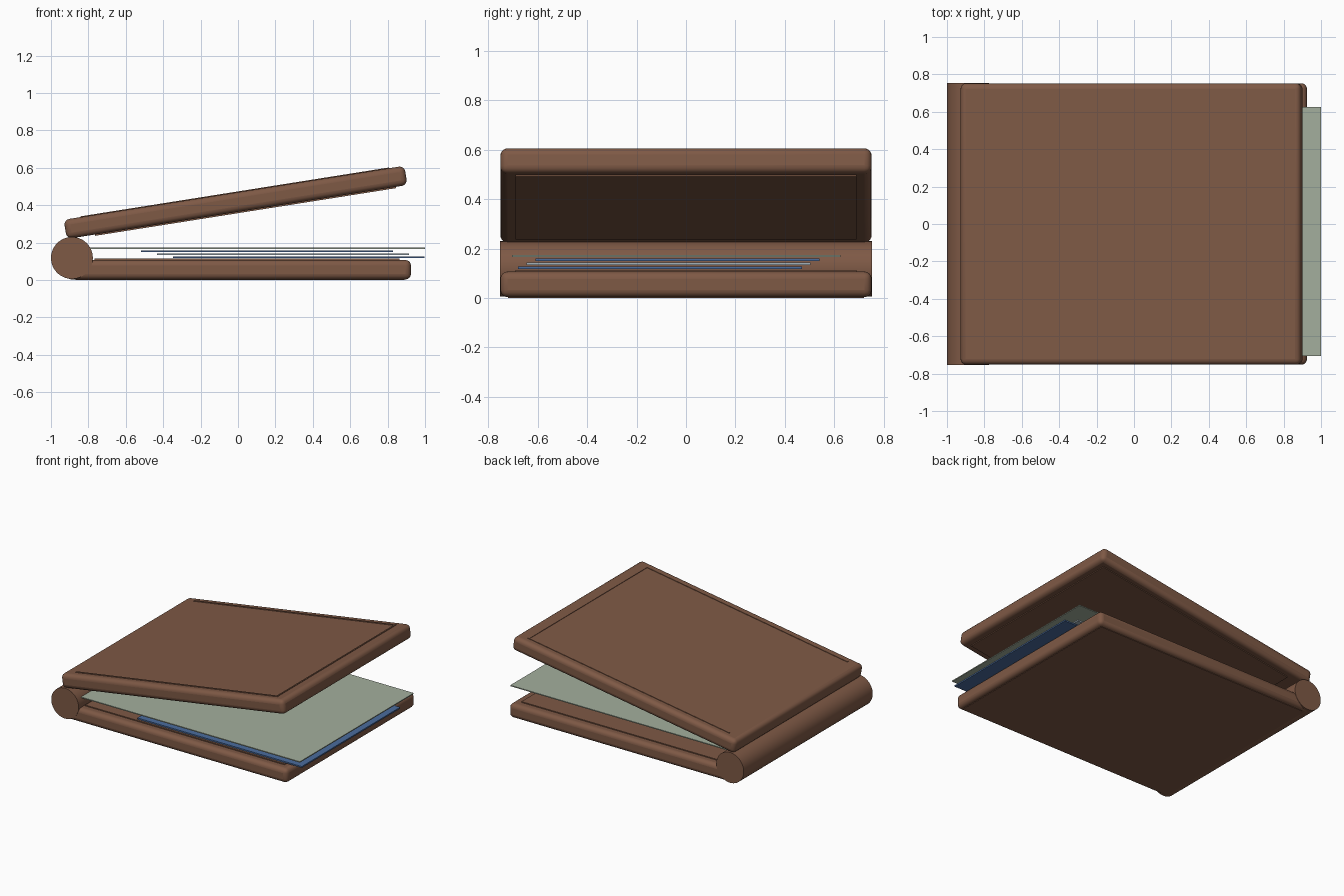
import bpy
import math
from mathutils import Matrix, Vector

if "Cube" in bpy.data.objects:
    bpy.data.objects.remove(bpy.data.objects["Cube"], do_unlink=True)


def material(name, colour):
    m = bpy.data.materials.new(name)
    m.use_nodes = True
    m.diffuse_color = (*colour, 1)
    m.node_tree.nodes["Principled BSDF"].inputs["Base Color"].default_value = (*colour, 1)
    return m


leather = material("brown leather", (0.21, 0.1, 0.06))
paper = material("sage paper", (0.37, 0.43, 0.34))
blue = material("blue card", (0.07, 0.15, 0.34))
pale = material("pale card", (0.37, 0.45, 0.5))


def box(name, x, y, z, mat, bevel=0.0, frame=Matrix()):
    """Box between the (low, high) ranges, placed in a local frame."""
    ranges = (x, y, z)
    bpy.ops.mesh.primitive_cube_add(size=1)
    ob = bpy.context.object
    ob.name = name
    size = Vector([hi - lo for lo, hi in ranges])
    centre = Vector([(lo + hi) / 2 for lo, hi in ranges])
    ob.data.transform(Matrix.Translation(centre) @ Matrix.Diagonal((*size, 1)))
    ob.matrix_world = frame
    ob.data.materials.append(mat)
    if bevel:
        mod = ob.modifiers.new("rounded edges", 'BEVEL')
        mod.width = bevel
        mod.segments = 4
        bpy.ops.object.shade_smooth_by_angle(angle=math.radians(35))
    return ob


# Covers: the upper one is swung open around the spine
half = 0.052
lower = Matrix.Translation((0.003, 0, 0.055))
upper = Matrix.Translation((-0.013, 0, 0.415)) @ Matrix.Rotation(math.radians(-9), 4, 'Y')
for name, frame, inside in (("lower", lower, 1), ("upper", upper, -1)):
    box(name + "_cover", (-0.922, 0.922), (-0.752, 0.752), (-half, half),
        leather, 0.03, frame)
    # Raised lining on the inner face
    face = sorted((inside * (half - 0.01), inside * (half + 0.007)))
    box(name + "_lining", (-0.77, 0.86), (-0.69, 0.69), face, leather, 0, frame)

# Raised seams along three sides of the upper cover
seam = (half - 0.005, half + 0.004)
for side, sign in (("front", -1), ("back", 1)):
    edges = sorted((sign * 0.683, sign * 0.695))
    box(side + "_seam", (-0.83, 0.84), edges, seam, leather, 0, upper)
box("edge_seam", (0.828, 0.84), (-0.683, 0.683), seam, leather, 0, upper)

# Thin sole under the lower cover
box("lower_base", (-0.87, 0.89), (-0.72, 0.72), (0, 0.01), leather)

# Rolled spine
bpy.ops.mesh.primitive_cylinder_add(
    vertices=48, radius=0.112, depth=1.508, location=(-0.888, 0, 0.118),
    rotation=(math.pi / 2, 0, 0))
spine = bpy.context.object
spine.name = "spine"
spine.data.materials.append(leather)
bpy.ops.object.shade_smooth_by_angle(angle=math.radians(35))

# Fanned stack of cards, then the large sheet on top
for i, mat in enumerate((blue, pale, blue)):
    x, y, z = 0.325 - 0.085 * i, -0.105 + 0.035 * i, 0.122 + 0.016 * i
    box("card_%d" % (i + 1), (x - 0.673, x + 0.673), (y - 0.575, y + 0.575),
        (z - 0.005, z + 0.005), mat)
box("paper_sheet", (-0.83, 1.0), (-0.705, 0.625), (0.166, 0.173), paper)
